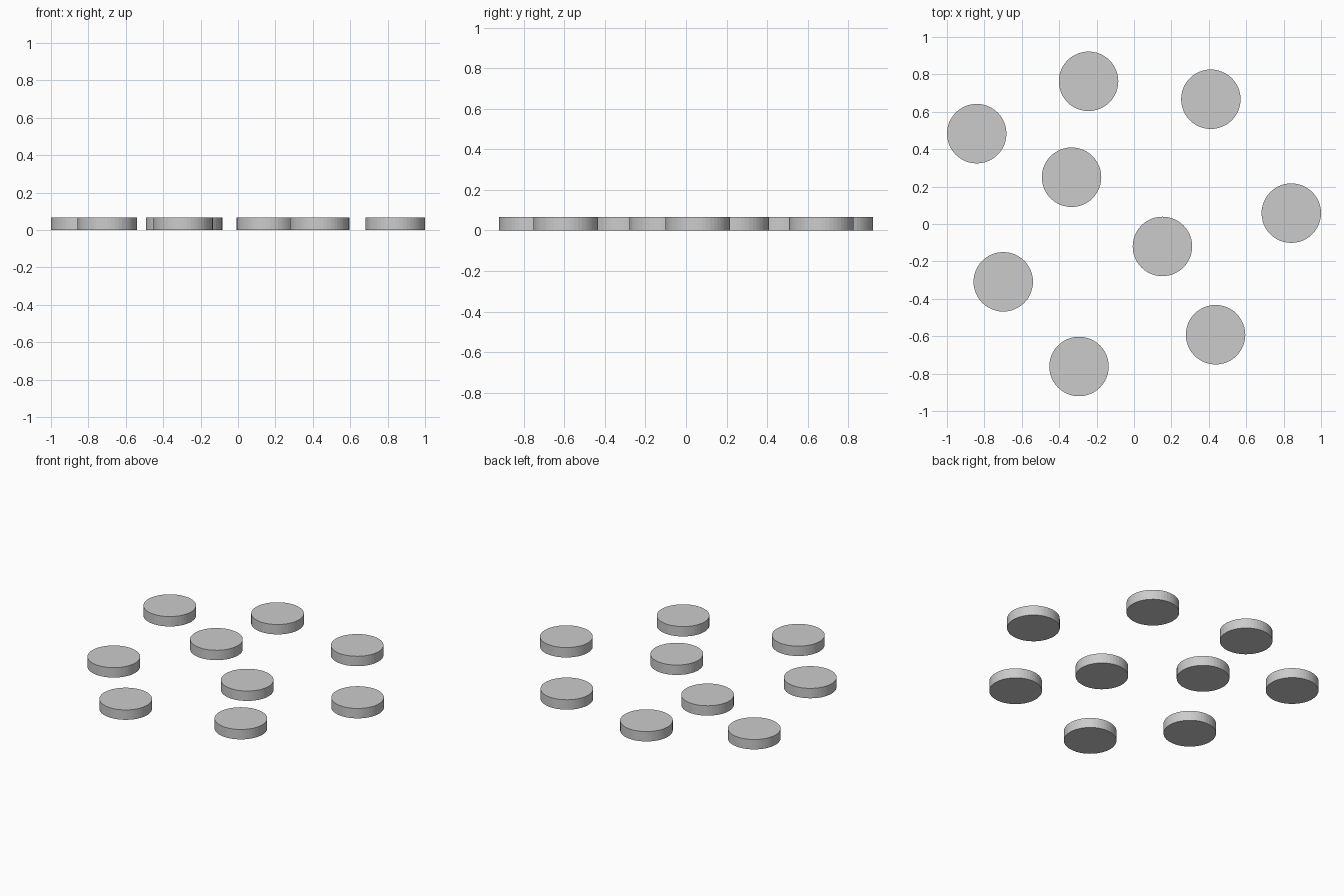
import bpy

if "Cube" in bpy.data.objects:
    bpy.data.objects.remove(bpy.data.objects["Cube"])

RADIUS = 0.159
HEIGHT = 0.066
SIDES = 48

# Disc centres on the ground plane
CENTRES = [
    (-0.243, 0.763), (0.411, 0.667), (-0.841, 0.483),
    (-0.334, 0.250), (0.841, 0.058), (0.152, -0.120),
    (-0.699, -0.309), (0.436, -0.592), (-0.294, -0.762),
]


def add_disc(index, x, y):
    bpy.ops.mesh.primitive_cylinder_add(
        vertices=SIDES, radius=RADIUS, depth=HEIGHT,
        location=(x, y, HEIGHT / 2))
    bpy.context.object.name = f"disc_{index}"


# Nine scattered flat discs
for i, (x, y) in enumerate(CENTRES, 1):
    add_disc(i, x, y)
